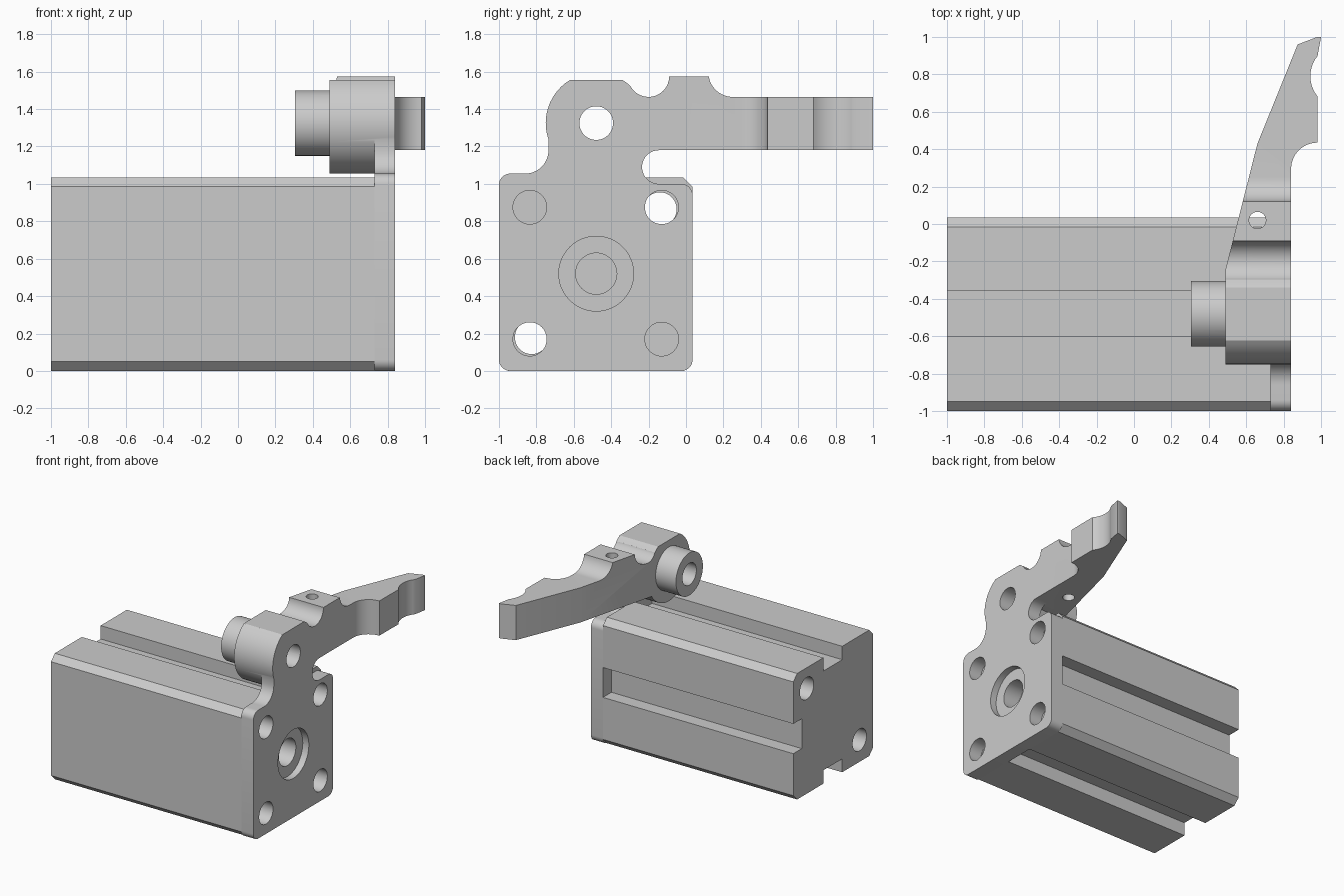
import bpy, bmesh
from math import sin, cos, radians, pi

if "Cube" in bpy.data.objects:
    bpy.data.objects.remove(bpy.data.objects["Cube"])


def arc(cx, cy, r, a0, a1, n=12):
    return [(cx + r * cos(radians(a0 + (a1 - a0) * i / n)),
             cy + r * sin(radians(a0 + (a1 - a0) * i / n))) for i in range(n + 1)]


def prism(name, pts, axis, lo, hi):
    """Extrude a profile: axis X takes (y, z) points, axis Z takes (x, y) points."""
    place = (lambda p, d: (d, p[0], p[1])) if axis == 'X' else (lambda p, d: (p[0], p[1], d))
    bm = bmesh.new()
    a = [bm.verts.new(place(p, lo)) for p in pts]
    b = [bm.verts.new(place(p, hi)) for p in pts]
    bm.faces.new(a)
    bm.faces.new(b)
    for i in range(len(pts)):
        j = (i + 1) % len(pts)
        bm.faces.new((a[i], a[j], b[j], b[i]))
    bmesh.ops.recalc_face_normals(bm, faces=bm.faces)
    me = bpy.data.meshes.new(name)
    bm.to_mesh(me)
    bm.free()
    ob = bpy.data.objects.new(name, me)
    bpy.context.collection.objects.link(ob)
    return ob


def cyl(name, cx, cy, r, axis, lo, hi):
    return prism(name, arc(cx, cy, r, 0, 360, 48)[:-1], axis, lo, hi)


def boolean(ob, other, op):
    """Apply a boolean and discard the helper."""
    other.hide_render = True
    m = ob.modifiers.new(op, 'BOOLEAN')
    m.operation, m.object, m.solver = op, other, 'EXACT'
    bpy.context.view_layer.objects.active = ob
    bpy.ops.object.modifier_apply(modifier=m.name)
    bpy.data.objects.remove(other)


def smooth(ob):
    bpy.ops.object.select_all(action='DESELECT')
    ob.select_set(True)
    bpy.context.view_layer.objects.active = ob
    bpy.ops.object.shade_smooth_by_angle(angle=radians(30))


BACK, STEP, FACE = -1.0, 0.73, 0.84
Y0, Y1, Z1, C, G = -1.0, 0.035, 1.035, 0.05, 0.11

# Cylinder body: chamfered square with slots on three sides
body = prism("cylinder_body", [
    (Y0 + C, 0), (-.60, 0), (-.60, G), (-.355, G), (-.355, 0), (Y1 - C, 0),
    (Y1, C), (Y1, .395), (Y1 - G, .395), (Y1 - G, .64), (Y1, .64), (Y1, Z1 - C),
    (Y1 - C, Z1), (-.355, Z1), (-.355, Z1 - G), (-.60, Z1 - G), (-.60, Z1), (Y0 + C, Z1),
    (Y0, Z1 - C), (Y0, C)], 'X', BACK, STEP)
for y, z in ((-.14, .865), (-.825, .18)):
    boolean(body, cyl("bolt_cutter", y, z, .09, 'X', -1.2, 1), 'DIFFERENCE')
boolean(body, cyl("bore_cutter", -.48, .52, .11, 'X', .45, 1), 'DIFFERENCE')

# Lever: side outline intersected with plan outline
lever = prism("lever_bracket",
    arc(-.48, 1.325, .27, 121.7, 327.5, 36) + [(1.0, 1.18), (1.0, 1.465)]
    + arc(.25, 1.595, .13, 270, 188.8) + [(-.09, 1.575)]
    + arc(-.20, 1.575, .11, -4, -150, 18)
    + arc(-.48, 1.325, .27, 47, 58.4, 3), 'X', .3, 1.2)
plan = prism("plan_cutter",
    [(.49, -.9), (FACE, -.9), (FACE, .295)] + arc(.98, .295, .14, 176, 90)
    + arc(1.115, .79, .172, 219, 141) + [(1.0, 1.0), (.98, 1.0), (.875, .96), (.66, .43), (.49, -.24)],
    'Z', .9, 1.8)
boolean(lever, plan, 'INTERSECT')

# Mounting flange with neck joining the lever
flange = prism("flange",
    arc(-.94, .06, .06, 180, 270, 8) + arc(-.025, .06, .06, 270, 360, 8)
    + arc(-.025, .94, .06, 0, 90, 8) + arc(-.145, 1.09, .09, 270, 90, 20)
    + [(-.145, 1.3), (-.6, 1.3), (-.735, 1.24)]
    + arc(-.86, 1.18, .125, 360, 270) + arc(-.94, .995, .06, 90, 180, 8), 'X', STEP, FACE)
boolean(lever, flange, 'UNION')

# Pivot sleeve behind the lever
boolean(lever, cyl("sleeve", -.48, 1.325, .175, 'X', .305, .6), 'UNION')

# Pivot hole, bolt holes, rod bore with recess, and oil hole
for y, z, r, lo in ([(-.48, 1.325, .09, .2), (-.48, .52, .2, .785), (-.48, .52, .11, .6)]
                    + [(y, z, .09, .6) for y in (-.835, -.13) for z in (.17, .875)]):
    boolean(lever, cyl("hole_cutter", y, z, r, 'X', lo, 1.2), 'DIFFERENCE')
boolean(lever, cyl("oil_hole_cutter", .66, .02, .045, 'Z', 1.1, 1.7), 'DIFFERENCE')

# The sleeve sits at the boss centre seen in plan
for ob in (body, lever):
    smooth(ob)
